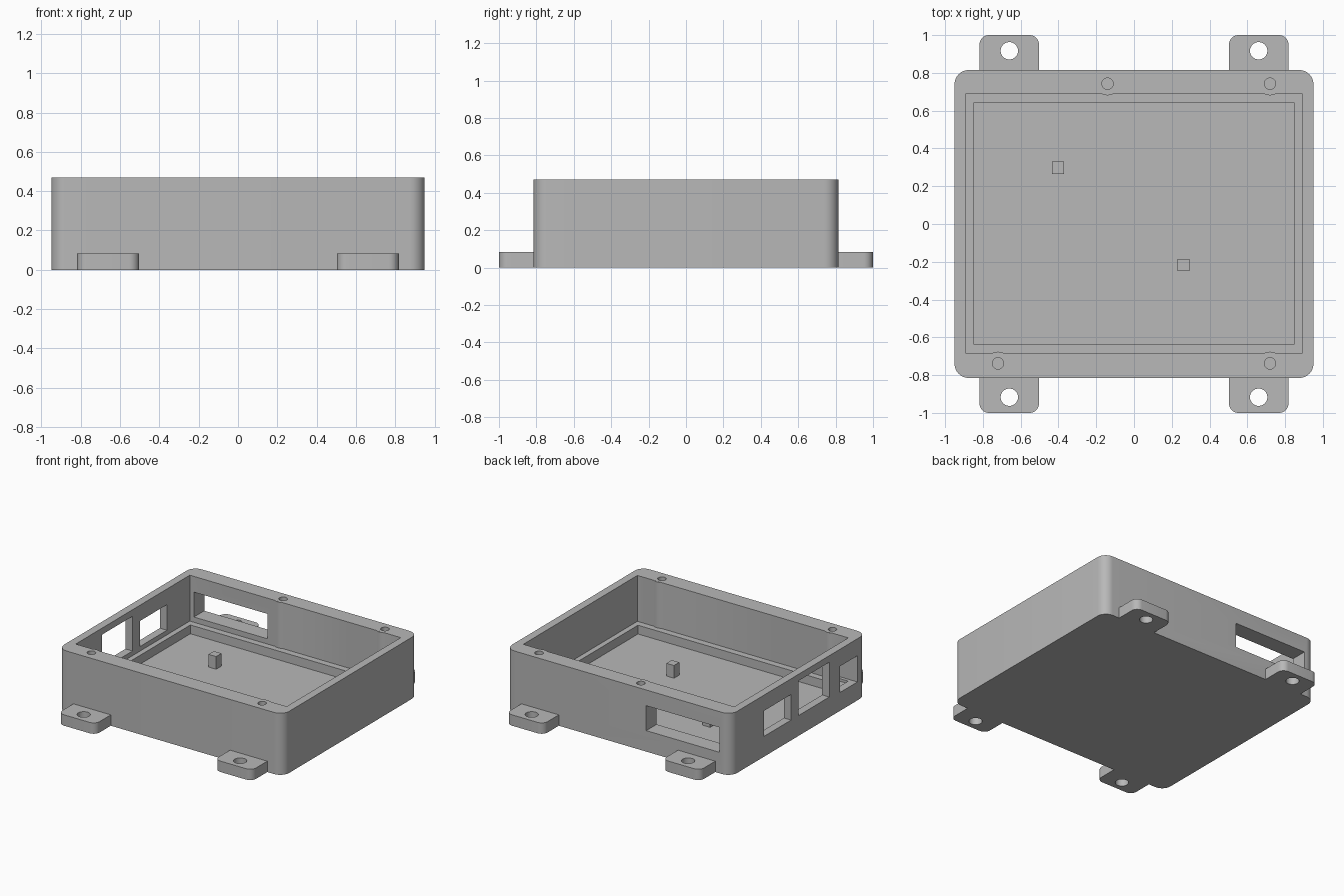
import bpy
import bmesh
from mathutils import Matrix, Vector

cube = bpy.data.objects.get("Cube")
if cube:
    bpy.data.objects.remove(cube, do_unlink=True)

GREY = (0.48, 0.48, 0.48, 1.0)
grey = bpy.data.materials.new("plain grey")
grey.use_nodes = True
grey.diffuse_color = GREY
grey.node_tree.nodes["Principled BSDF"].inputs["Base Color"].default_value = GREY


def finish(name, bm):
    bmesh.ops.recalc_face_normals(bm, faces=bm.faces)
    mesh = bpy.data.meshes.new(name)
    bm.to_mesh(mesh)
    bm.free()
    mesh.materials.append(grey)
    obj = bpy.data.objects.new(name, mesh)
    bpy.context.collection.objects.link(obj)
    return obj


def box(name, xs, ys, zs, radius=0, rounded=lambda p: True):
    """Box between limits, with chosen upright edges rounded."""
    lo, hi = Vector((xs[0], ys[0], zs[0])), Vector((xs[1], ys[1], zs[1]))
    bm = bmesh.new()
    bmesh.ops.create_cube(bm, size=1)
    for v in bm.verts:
        v.co = (lo + hi) / 2 + v.co * (hi - lo)
    if radius:
        edges = [e for e in bm.edges
                 if abs(e.verts[0].co.z - e.verts[1].co.z) > 0.01
                 and rounded(e.verts[0].co)]
        bmesh.ops.bevel(bm, geom=edges, offset=radius, segments=8,
                        profile=0.5, affect='EDGES')
    return finish(name, bm)


def cylinder(name, x, y, zs, radius):
    bm = bmesh.new()
    bmesh.ops.create_cone(bm, cap_ends=True, segments=32, radius1=radius,
                          radius2=radius, depth=zs[1] - zs[0],
                          matrix=Matrix.Translation((x, y, sum(zs) / 2)))
    return finish(name, bm)


def combine(target, tool, operation):
    """Apply a boolean and remove the helper."""
    tool.hide_render = True
    mod = target.modifiers.new(operation, 'BOOLEAN')
    mod.operation, mod.solver, mod.object = operation, 'EXACT', tool
    activate(target)
    bpy.ops.object.modifier_apply(modifier=mod.name)
    bpy.data.objects.remove(tool, do_unlink=True)


def activate(obj):
    bpy.ops.object.select_all(action='DESELECT')
    obj.select_set(True)
    bpy.context.view_layer.objects.active = obj


def smooth(obj):
    activate(obj)
    bpy.ops.object.shade_smooth_by_angle()


TOP, LEDGE, FLOOR = 0.47, 0.12, 0.053

# Open tray with a stepped cavity
tray = box("enclosure_tray", (-0.95, 0.95), (-0.815, 0.815), (0, TOP), 0.075)
combine(tray, box("cavity", (-0.89, 0.89), (-0.685, 0.69), (LEDGE, 1)), 'DIFFERENCE')
combine(tray, box("well", (-0.85, 0.85), (-0.635, 0.64), (FLOOR, 0.3)), 'DIFFERENCE')

# Screw bosses bulging slightly into the cavity, with blind holes
screws = [(-0.14, 0.743), (0.72, 0.743), (-0.72, -0.738), (0.72, -0.738)]
for x, y in screws:
    combine(tray, cylinder("boss", x, y, (0.06, TOP - 0.0005), 0.062), 'UNION')
for x, y in screws:
    combine(tray, cylinder("screw_hole", x, y, (0.2, 0.6), 0.03), 'DIFFERENCE')

# Connector openings: one in the back wall, three in the right wall
combine(tray, box("back_opening", (-0.855, -0.235), (0.6, 0.9), (0.16, 0.35)), 'DIFFERENCE')
for ys, zs in (((0.09, 0.415), (0.155, 0.35)),
               ((-0.37, 0.0), (0.155, 0.42)),
               ((-0.71, -0.5), (0.14, 0.34))):
    # Keep the opening beside the front wall within the cavity side
    depth = -0.86 if ys[0] > -0.6 else -0.8
    combine(tray, box("side_opening", (-1, depth), ys, zs), 'DIFFERENCE')
smooth(tray)

# Mounting tabs with round holes
for side, sx in (("left", 1), ("right", -1)):
    for end, sy in (("front", -1), ("back", 1)):
        xs = sorted((sx * 0.503, sx * 0.818))
        ys = sorted((sy * 0.812, sy * 1.0))
        tab = box(f"{end}_{side}_mounting_tab", xs, ys, (0, 0.083), 0.05,
                  lambda p: abs(p.y) > 0.9)
        combine(tab, cylinder("tab_hole", sx * 0.66, sy * 0.917, (-0.1, 0.2), 0.046),
                'DIFFERENCE')
        smooth(tab)

# Square locating posts on the floor
for name, x, y in (("back_post", -0.403, 0.298), ("front_post", 0.263, -0.217)):
    box(name, (x - 0.032, x + 0.032), (y - 0.032, y + 0.032), (FLOOR - 0.01, 0.15))
